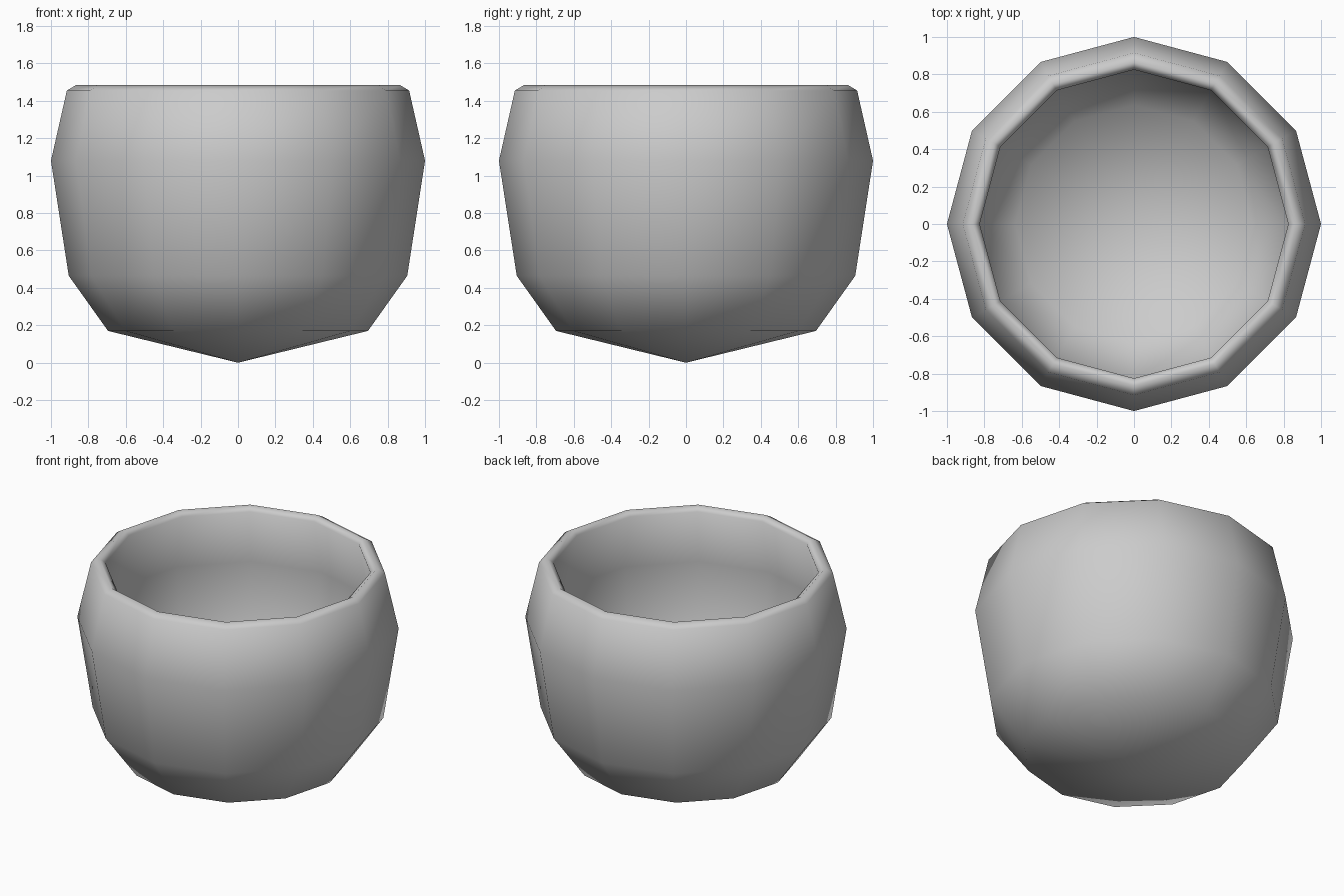
import bpy, bmesh, math

cube = bpy.data.objects.get("Cube")
if cube:
    bpy.data.objects.remove(cube, do_unlink=True)

SIDES = 12

grey = bpy.data.materials.new("plain_grey")
grey.use_nodes = True
colour = (0.6, 0.6, 0.6, 1)
grey.diffuse_color = colour
grey.node_tree.nodes["Principled BSDF"].inputs["Base Color"].default_value = colour

# Profile (radius, height): outer base tip, outer wall, rolled rim, inner wall, inner base
profile = [(0, 0), (0.695, 0.17), (0.905, 0.465), (1, 1.08), (0.915, 1.455),
           (0.865, 1.485), (0.825, 1.455), (0.9, 1.08), (0.815, 0.51),
           (0.635, 0.26), (0, 0.1)]

# Spin the profile into a thick-walled bowl
bm = bmesh.new()
verts = [bm.verts.new((r, 0, z)) for r, z in profile]
edges = [bm.edges.new(pair) for pair in zip(verts, verts[1:])]
bmesh.ops.spin(bm, geom=verts + edges, cent=(0, 0, 0), axis=(0, 0, 1),
               angle=math.tau, steps=SIDES, use_merge=True)
bmesh.ops.remove_doubles(bm, verts=bm.verts, dist=0.0005)
bmesh.ops.recalc_face_normals(bm, faces=bm.faces)
for face in bm.faces:
    face.smooth = True

mesh = bpy.data.meshes.new("bowl")
bm.to_mesh(mesh)
bm.free()
mesh.materials.append(grey)
bowl = bpy.data.objects.new("bowl", mesh)
bpy.context.collection.objects.link(bowl)
